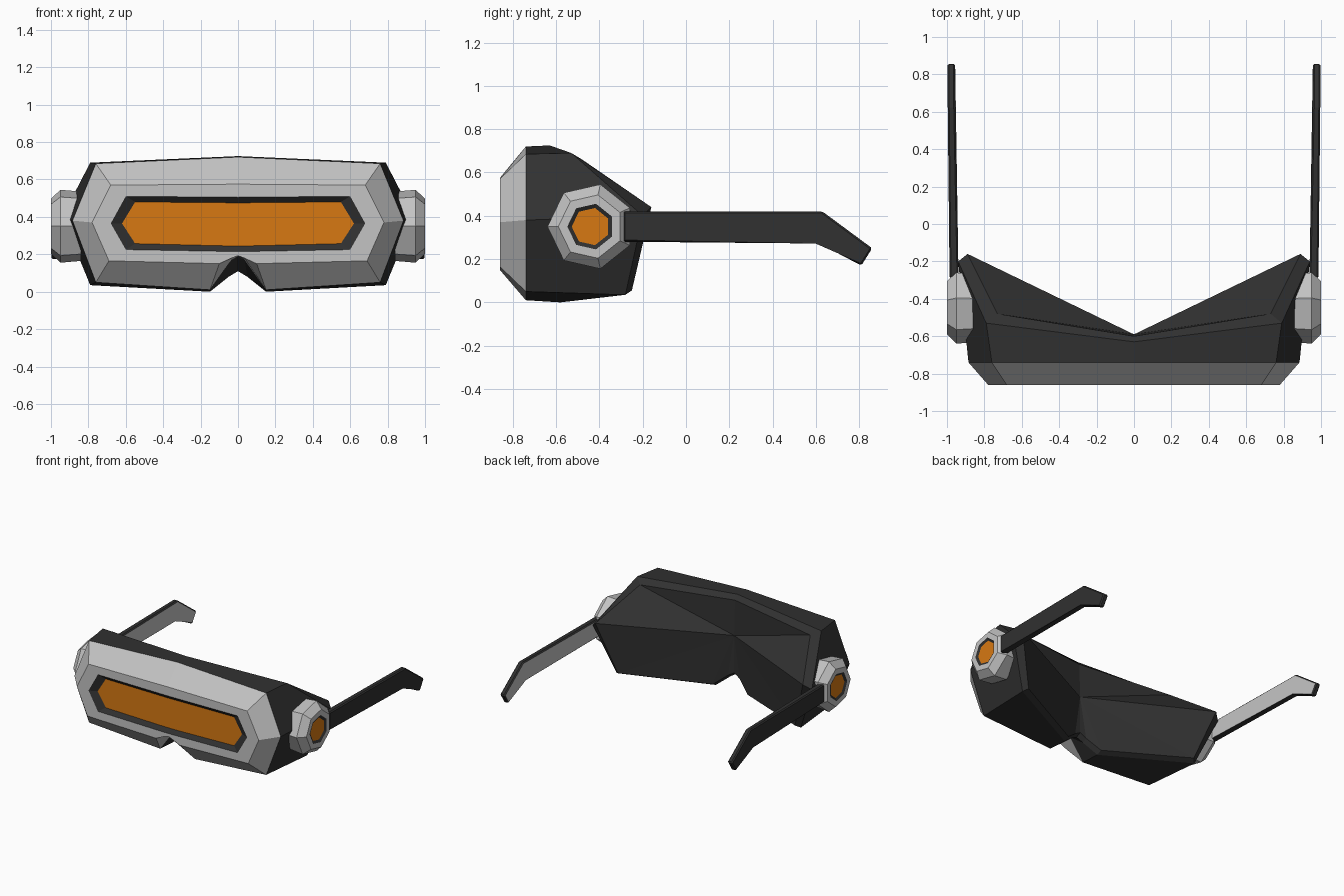
import bpy, bmesh, math

if "Cube" in bpy.data.objects:
    bpy.data.objects.remove(bpy.data.objects["Cube"])

def material(name, rgb):
    m = bpy.data.materials.new(name)
    m.diffuse_color = (*rgb, 1)
    m.use_nodes = True
    m.node_tree.nodes["Principled BSDF"].inputs["Base Color"].default_value = m.diffuse_color
    return m

BLACK = material("matte black", (0.03, 0.03, 0.03))
SILVER = material("silver", (0.55, 0.55, 0.55))
ORANGE = material("amber lens", (0.68, 0.19, 0.006))

def finish(name, bm, mats):
    bmesh.ops.recalc_face_normals(bm, faces=bm.faces)
    me = bpy.data.meshes.new(name)
    bm.to_mesh(me)
    bm.free()
    for m in mats:
        me.materials.append(m)
    ob = bpy.data.objects.new(name, me)
    bpy.context.collection.objects.link(ob)
    return ob

def ring(bm, half):
    """Closed ring from a half outline running from top centre to bottom centre."""
    pts = half + [(-x, y, z) for x, y, z in half[-2:0:-1]]
    return [bm.verts.new(p) for p in pts]

def bridge(bm, a, b, mat=0):
    n = len(a)
    for i in range(n):
        j = (i + 1) % n
        bm.faces.new((a[i], a[j], b[j], b[i])).material_index = mat

def flat(y, pts):
    return [(x, y, z) for x, z in pts]

RIM = [(0, .72), (.76, .685), (.885, .38), (.76, .05), (.15, .01), (.035, .17), (0, .19)]

# front frame: silver bevel and face, black recess, amber visor
bm = bmesh.new()
loops = [ring(bm, flat(y, p)) for y, p in (
    (-.74, RIM),
    (-.86, [(0, .575), (.68, .57), (.78, .37), (.69, .165), (.10, .15), (.035, .18), (0, .192)]),
    (-.86, [(0, .505), (.60, .51), (.68, .365), (.60, .225), (.10, .216), (.04, .215), (0, .215)]),
    (-.835, [(0, .475), (.55, .48), (.62, .365), (.55, .257), (.10, .246), (.04, .245), (0, .245)]))]
for k, m in enumerate((0, 0, 1)):
    bridge(bm, loops[k], loops[k + 1], m)
bm.faces.new(loops[3]).material_index = 2
finish("front_frame", bm, [SILVER, BLACK, ORANGE])

# black goggle body with a fanned, creased back
bm = bmesh.new()
front = ring(bm, flat(-.74, RIM))
mid = ring(bm, [(0, -.63, .725), (.79, -.53, .69), (.94, -.20, .40), (.79, -.28, .035),
                (.15, -.58, 0), (.05, -.62, .08), (0, -.63, .11)])
back = ring(bm, [(0, -.60, .69), (.73, -.48, .66), (.89, -.16, .44), (.76, -.25, .055),
                 (.15, -.54, .02), (.05, -.585, .10), (0, -.59, .13)])
bridge(bm, front, mid)
bridge(bm, mid, back)
bridge_point = bm.verts.new((0, -.59, .42))
for i in range(12):
    bm.faces.new((back[i], back[(i + 1) % 12], bridge_point))
finish("goggle_body", bm, [BLACK])

# seven-sided side hubs and bent temple arms
ARM = [(-.29, .28), (-.29, .42), (.63, .42), (.86, .25), (.81, .17), (.60, .28)]
for side, label in ((1, "right"), (-1, "left")):
    bm = bmesh.new()
    steps = [(.84, .19), (.95, .20), (1.0, .15), (1.0, .108), (.99, .088)]
    loops = []
    for x, r in steps:
        angs = [math.pi + math.tau * k / 7 for k in range(7)]
        loops.append([bm.verts.new((side * x, -.44 + r * math.cos(a), .35 + r * math.sin(a)))
                      for a in angs])
    for k, m in enumerate((0, 0, 0, 1)):
        bridge(bm, loops[k], loops[k + 1], m)
    bm.faces.new(loops[0])
    bm.faces.new(loops[-1]).material_index = 2
    finish(label + "_hub", bm, [SILVER, BLACK, ORANGE])

    bm = bmesh.new()
    def arm_x(y, off):
        return side * (.958 + .018 * min(1, (y + .29) / .9) + off)
    inner = [bm.verts.new((arm_x(y, -.02), y, z)) for y, z in ARM]
    outer = [bm.verts.new((arm_x(y, .028 if y < 0 else .02), y, z)) for y, z in ARM]
    bridge(bm, inner, outer)
    bm.faces.new(outer)
    bm.faces.new(inner)
    bmesh.ops.bevel(bm, geom=bm.edges[:], offset=.008, segments=1, affect='EDGES')
    bm.normal_update()
    bmesh.ops.recalc_face_normals(bm, faces=bm.faces)
    for f in bm.faces:  # silver lining on the inward side
        f.material_index = int(f.normal.x * side < -.9)
    finish(label + "_temple_arm", bm, [BLACK, SILVER])
